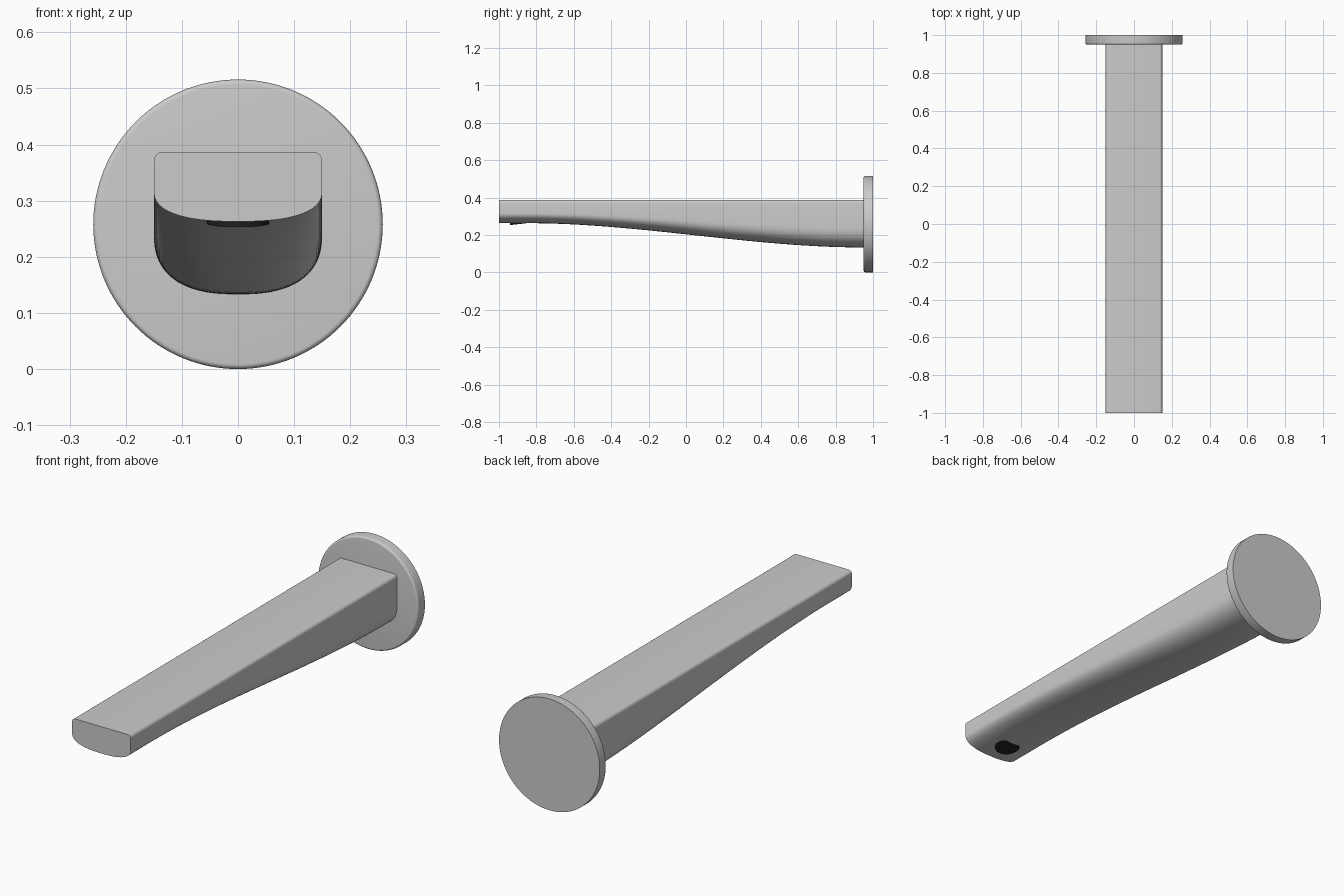
import bpy, bmesh
from math import sin, cos, pi, atan2
from mathutils import Matrix, Vector

if "Cube" in bpy.data.objects:
    bpy.data.objects.remove(bpy.data.objects["Cube"])


def finish(bm, name, angle=0.5):
    bmesh.ops.recalc_face_normals(bm, faces=bm.faces)
    mesh = bpy.data.meshes.new(name)
    bm.to_mesh(mesh)
    bm.free()
    ob = bpy.data.objects.new(name, mesh)
    bpy.context.collection.objects.link(ob)
    bpy.ops.object.select_all(action='DESELECT')
    ob.select_set(True)
    bpy.context.view_layer.objects.active = ob
    bpy.ops.object.shade_smooth_by_angle(angle=angle)
    return ob


def loft(name, rings):
    """Skin a list of closed rings and cap both ends."""
    bm = bmesh.new()
    loops = [[bm.verts.new(p) for p in ring] for ring in rings]
    n = len(loops[0])
    for a, b in zip(loops, loops[1:]):
        for i in range(n):
            j = (i + 1) % n
            bm.faces.new((a[i], a[j], b[j], b[i]))
    bm.faces.new(loops[0])
    bm.faces.new(loops[-1])
    return finish(bm, name)


# Spout: flat top, straight sides and a rounded belly that deepens to the wall
HALF, TOP, FILLET, POWER = 0.15, 0.387, 0.016, 2.5


def spout_section(y):
    t = min(max((y + 0.85) / 1.8, 0), 1)
    s = t * t * (3 - 2 * t)
    bottom = 0.263 - 0.130 * s
    side = 0.319 - 0.077 * s
    right = []
    for i in range(7):
        a = pi / 2 * (1 - i / 6)
        right.append((HALF - FILLET + FILLET * cos(a), TOP - FILLET + FILLET * sin(a)))
    for i in range(25):
        a = pi / 2 * i / 24
        right.append((HALF * max(cos(a), 0) ** (2 / POWER),
                      side - (side - bottom) * sin(a) ** (2 / POWER)))
    right[-1] = (0, bottom)
    left = [(-x, z) for x, z in reversed(right[:-1])]
    return [(x, y, z) for x, z in right + left]


loft("spout", [spout_section(-1 + 1.96 * i / 48) for i in range(49)])

# Round wall flange with a softened front rim
R, EDGE, SIDES = 0.258, 0.009, 128
profile = [(0.95 + EDGE * (1 - sin(a)), R - EDGE * (1 - cos(a)))
           for a in [pi / 2 * (1 - i / 5) for i in range(6)]] + [(1.0, R)]
loft("wall_flange", [[(r * cos(2 * pi * k / SIDES), y, R + r * sin(2 * pi * k / SIDES))
                      for k in range(SIDES)] for y, r in profile])

# Dark outlet disc, slightly tilted, set into the underside near the tip
bm = bmesh.new()
depth = 0.03
bmesh.ops.create_cone(bm, cap_ends=True, segments=64, radius1=0.055, radius2=0.055, depth=depth)
bmesh.ops.translate(bm, verts=bm.verts, vec=Vector((0, 0, depth / 2)))
tilt = atan2(0.0125, 0.11)
bmesh.ops.transform(bm, verts=bm.verts,
                    matrix=Matrix.Translation((0, -0.885, 0.259)) @ Matrix.Rotation(tilt, 4, 'X'))
outlet = finish(bm, "water_outlet")
dark = bpy.data.materials.new("dark_outlet")
dark.diffuse_color = (0.015, 0.015, 0.015, 1)
dark.use_nodes = True
dark.node_tree.nodes["Principled BSDF"].inputs["Base Color"].default_value = dark.diffuse_color
outlet.data.materials.append(dark)
